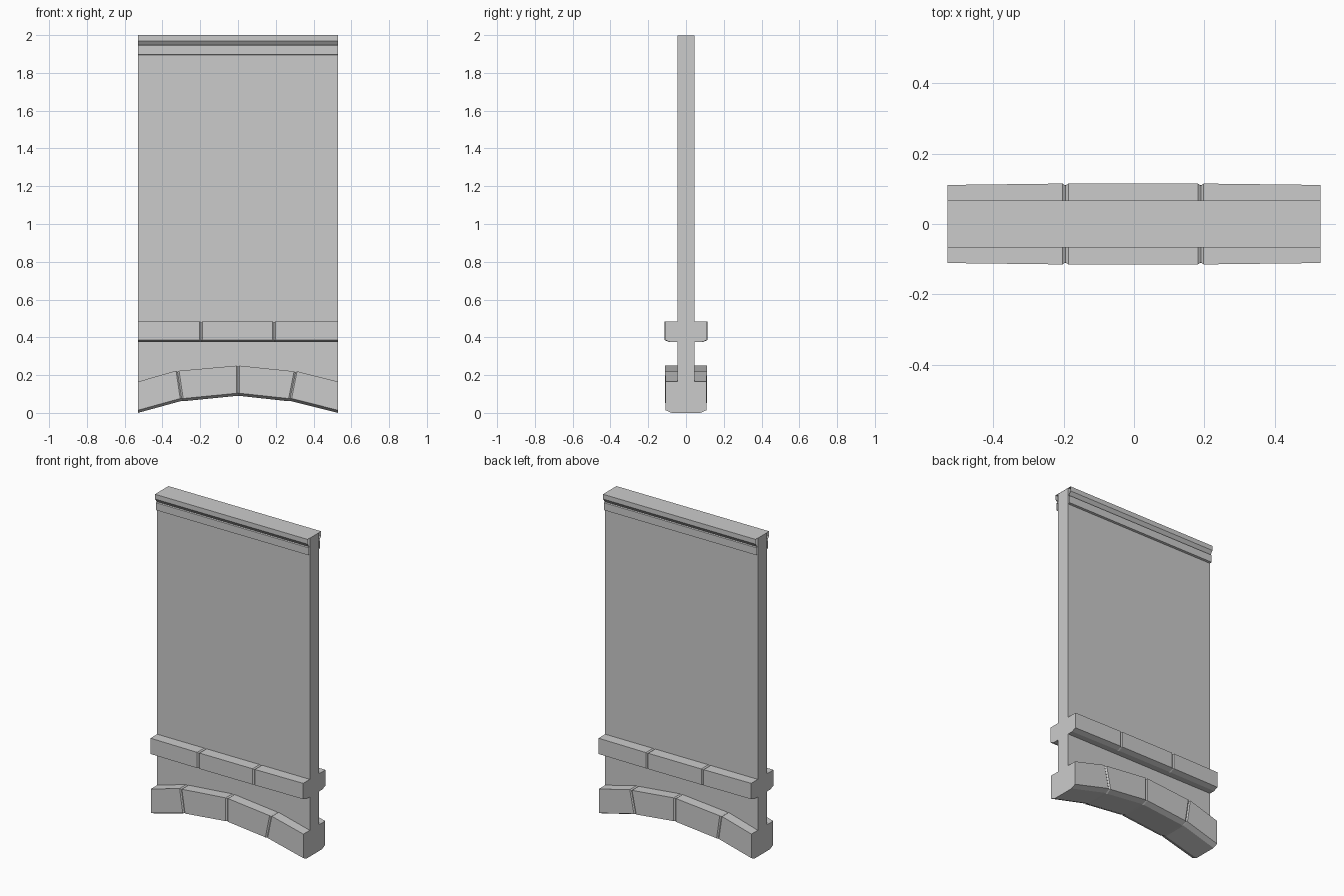
import bpy

if "Cube" in bpy.data.objects:
    bpy.data.objects.remove(bpy.data.objects["Cube"])

HALF = 0.53      # half width of the panel
WALL = 0.045     # half thickness of the wall


def loft(name, rings, closed=True):
    """Skin rings of 3D points running along +x; closed rings get end caps."""
    n = len(rings[0])
    verts = [p for ring in rings for p in ring]
    faces = []
    for r in range(len(rings) - 1):
        a, b = r * n, (r + 1) * n
        for i in range(n if closed else n - 1):
            j = (i + 1) % n
            faces.append((a + i, b + i, b + j, a + j))
    if closed:
        faces.append(tuple(range(n)))
        faces.append(tuple(reversed(range(len(verts) - n, len(verts)))))
    mesh = bpy.data.meshes.new(name)
    mesh.from_pydata(verts, [], faces)
    mesh.update()
    obj = bpy.data.objects.new(name, mesh)
    bpy.context.collection.objects.link(obj)
    return obj


def wall(name, stations):
    """Plain wall slab from (x, bottom, top) stations."""
    return loft(name, [[(x, -WALL, b), (x, -WALL, t), (x, WALL, t), (x, WALL, b)]
                       for x, b, t in stations])


def course_ring(xt, zt, xb, zb, w, chamfer_z, chamfer_y):
    """Stone cross-section with chamfered lower edges."""
    f = chamfer_z / (zt - zb)
    xm, zm = xb + (xt - xb) * f, zb + chamfer_z
    v = w - chamfer_y
    return [(xm, -w, zm), (xt, -w, zt), (xt, w, zt), (xm, w, zm),
            (xb, v, zb), (xb, -v, zb)]


def stone_course(name, stations, chamfer_z, chamfer_y, gap=0.008, depth=0.006):
    """Row of stones; inner stations (x_top, z_top, x_bot, z_bot, half_depth) are joints."""
    rings = []
    for k, (xt, zt, xb, zb, w) in enumerate(stations):
        if k in (0, len(stations) - 1):
            rings.append(course_ring(xt, zt, xb, zb, w, chamfer_z, chamfer_y))
            continue
        for s in (-1, 0, 1):
            d = depth if s == 0 else 0
            rings.append(course_ring(xt + s * gap, zt - d, xb + s * gap, zb,
                                     w - d, chamfer_z, chamfer_y))
    return loft(name, rings)


# Arched stones along the bottom
arch = [(-HALF, 0.165, -HALF, 0.0, 0.108),
        (-0.32, 0.223, -0.296, 0.062, 0.111),
        (0.0, 0.25, 0.0, 0.09, 0.111),
        (0.305, 0.22, 0.273, 0.062, 0.111),
        (HALF, 0.165, HALF, 0.0, 0.108)]
stone_course("arch_stones", arch, 0.014, 0.032)

# Straight stone band above the arch
stone_course("stone_band", [(x, 0.485, x, 0.374, w) for x, w in
                            ((-HALF, 0.111), (-0.195, 0.115), (0.19, 0.115), (HALF, 0.111))],
             0.012, 0.03)

# Wall between arch and band, and the main wall above
wall("lower_wall", [(s[0], s[1] - 0.02, 0.38) for s in arch])
wall("upper_wall", [(-HALF, 0.475, 1.999), (HALF, 0.475, 1.999)])

# Open-ended moulding wrapped over the top edge
half = [(0.045, 1.894), (0.058, 1.897), (0.058, 1.944), (0.05, 1.947),
        (0.067, 1.97), (0.067, 2.0)]
profile = [(-y, z) for y, z in half] + half[::-1]
loft("top_moulding", [[(x, y, z) for y, z in profile] for x in (-HALF, HALF)], closed=False)
